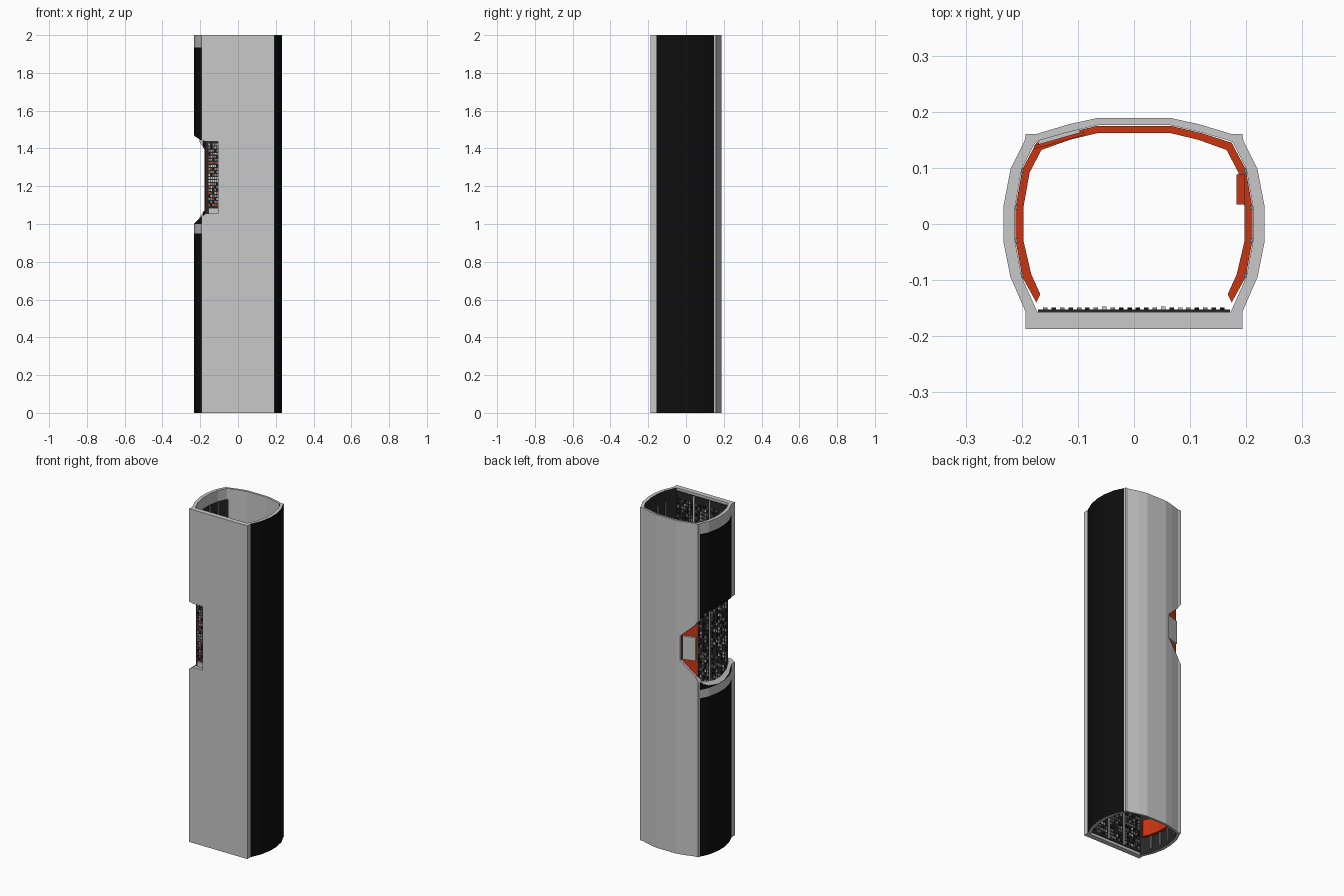
import bpy, bmesh, random

random.seed(4)
if "Cube" in bpy.data.objects:
    bpy.data.objects.remove(bpy.data.objects["Cube"])


def material(name, rgb):
    m = bpy.data.materials.new(name)
    m.use_nodes = True
    m.diffuse_color = (*rgb, 1)
    m.node_tree.nodes["Principled BSDF"].inputs["Base Color"].default_value = (*rgb, 1)
    return m


HULL, BLACK, DARK, GREY, ORANGE = range(5)
MATS = [material("hull_grey", (.58, .58, .58)), material("panel_black", (.004, .004, .004)),
        material("lining_dark", (.02, .02, .02)), material("fitting_grey", (.25, .25, .25)),
        material("safety_orange", (.6, .035, .006))]


def finish(name, bm):
    bmesh.ops.recalc_face_normals(bm, faces=bm.faces)
    mesh = bpy.data.meshes.new(name)
    bm.to_mesh(mesh)
    bm.free()
    for m in MATS:
        mesh.materials.append(m)
    ob = bpy.data.objects.new(name, mesh)
    bpy.context.collection.objects.link(ob)
    return ob


def prism(name, pts, lo, hi, mat, axis="z"):
    """Extrude a plan (axis z) or front outline (axis y)."""
    bm = bmesh.new()
    place = (lambda a, b, h: (a, b, h)) if axis == "z" else (lambda a, b, h: (a, h, b))
    ends = [[bm.verts.new(place(a, b, h)) for a, b in pts] for h in (lo, hi)]
    for e in ends:
        bm.faces.new(e)
    for i in range(len(pts)):
        j = (i + 1) % len(pts)
        bm.faces.new((ends[0][i], ends[0][j], ends[1][j], ends[1][i]))
    for f in bm.faces:
        f.material_index = mat
    return finish(name, bm)


def add_box(bm, x, y, z, mat):
    v = [bm.verts.new((a, b, c)) for c in z for a, b in
         ((x[0], y[0]), (x[1], y[0]), (x[1], y[1]), (x[0], y[1]))]
    for q in ((0, 1, 2, 3), (4, 5, 6, 7), (0, 1, 5, 4), (1, 2, 6, 5), (2, 3, 7, 6), (3, 0, 4, 7)):
        bm.faces.new([v[i] for i in q]).material_index = mat


def box(name, x, y, z, mat):
    bm = bmesh.new()
    add_box(bm, x, y, z, mat)
    return finish(name, bm)


def mirrored(half):
    return half + [(-x, y) for x, y in reversed(half)]


# Hull shell: paired outer and inner plan outlines carried up through height levels
outer = mirrored([(.193, -.187), (.193, -.157), (.22, -.095), (.233, -.03), (.233, .03), (.22, .098),
                  (.195, .148), (.193, .16), (.175, .16), (.115, .178), (.065, .189)])
inner = mirrored([(.172, -.157), (.174, -.153), (.2, -.095), (.212, -.03), (.212, .03), (.2, .098),
                  (.18, .138), (.175, .146), (.168, .149), (.12, .163), (.065, .176)])
levels = [0, .95, 1.0, 1.935, 2.0]
bm = bmesh.new()
rings = [[[bm.verts.new((x, y, z)) for x, y in outline] for z in levels] for outline in (outer, inner)]
count = len(outer)
for i in range(count):
    j = (i + 1) % count
    for k in (0, -1):
        bm.faces.new((rings[0][k][i], rings[0][k][j], rings[1][k][j], rings[1][k][i]))
    for side, ring in enumerate(rings):
        for k in range(len(levels) - 1):
            f = bm.faces.new((ring[k][i], ring[k][j], ring[k + 1][j], ring[k + 1][i]))
            c = f.calc_center_median()
            flank = abs(c.x) > .17 and -.156 < c.y < .149
            cap_band = c.x < 0 and k in (1, 3)
            if flank and not cap_band:
                f.material_index = DARK if side else BLACK
hull = finish("hull_shell", bm)

# Opening in the right flank, wrapping onto the front and back walls
front_cut = [(-.3, .985), (-.235, 1.0), (-.2, 1.035), (-.17, 1.055), (-.105, 1.055),
             (-.105, 1.437), (-.17, 1.437), (-.2, 1.445), (-.235, 1.47), (-.3, 1.5)]
back_cut = [(-.3, .985), (-.235, 1.0), (-.2, 1.04), (-.17, 1.085), (-.09, 1.165),
            (-.09, 1.31), (-.17, 1.385), (-.2, 1.43), (-.235, 1.47), (-.3, 1.5)]
for outline, lo, hi in ((front_cut, -.3, .13), (back_cut, .125, .3)):
    cutter = prism("opening_cutter", outline, lo, hi, HULL, "y")
    cutter.hide_render = True
    mod = hull.modifiers.new("opening", "BOOLEAN")
    mod.operation = "DIFFERENCE"
    mod.solver = "EXACT"
    mod.object = cutter
    bpy.context.view_layer.objects.active = hull
    bpy.ops.object.modifier_apply(modifier=mod.name)
    bpy.data.objects.remove(cutter)

# Dark lining of the front wall, with equipment cells on its inner side and in the opening
box("front_lining", (-.171, .171), (-.1565, -.152), (.015, 1.985), DARK)
bm = bmesh.new()
for col in range(22):
    x = -.158 + col * .015
    if col in (7, 14):
        continue
    for row in range(96):
        z = .03 + row * .02
        mat = random.choice((GREY, GREY, BLACK, BLACK, DARK, DARK, HULL))
        add_box(bm, (x - .004, x + .004), (-.152, -.149), (z, z + .012), mat)
finish("lining_cells", bm)

bm = bmesh.new()
for col in range(5):
    x = -.153 + col * .011
    for row in range(21):
        z = 1.095 + row * .016
        mat = random.choice((GREY, GREY, HULL, ORANGE, BLACK))
        if 1.215 < z < 1.255:
            mat = HULL
        add_box(bm, (x - .004, x + .004), (-.160, -.1565), (z, z + .01), mat)
finish("opening_cells", bm)
box("opening_sill", (-.155, -.106), (-.168, -.156), (1.05, 1.085), HULL)

# Light vertical ribs on the front lining and on both flanks
for x in (-.053, .052):
    box("front_rib", (x - .004, x + .004), (-.152, -.147), (.015, 1.985), HULL)
for s in (-1, 1):
    for x, y in ((.2, .095), (.211, .03), (.211, -.03), (.2, -.092)):
        spans = ((.02, .94), (1.5, 1.93)) if s < 0 else ((.02, 1.93),)
        for span in spans:
            xs = sorted((s * (x - .004), s * (x + .002)))
            box("flank_rib", xs, (y - .004, y + .004), span, GREY)

# Orange ring frame following the inside of the hull, open at the front
ring_out = [(.174, -.14), (.199, -.095), (.211, -.03), (.211, .03), (.199, .098), (.174, .145),
            (.12, .162), (.065, .175)]
ring_in = [(.065, .162), (.115, .15), (.165, .132), (.186, .092), (.197, .03), (.197, -.03),
           (.183, -.09), (.167, -.125)]
plan = ring_out + [(-x, y) for x, y in reversed(ring_out)] + \
    [(-x, y) for x, y in reversed(ring_in)] + ring_in
prism("ring_frame", plan, .1, .2, ORANGE)
box("ring_handle", (.183, .198), (.035, .088), (.2, .26), ORANGE)

# Recessed panel behind the back corner of the opening
prism("recess_panel", [(-.178, .14), (-.09, .165), (-.088, .159), (-.176, .134)], 1.06, 1.42, ORANGE)
prism("recess_cover", [(-.172, .154), (-.098, .175), (-.096, .163), (-.17, .142)], 1.17, 1.31, HULL)
